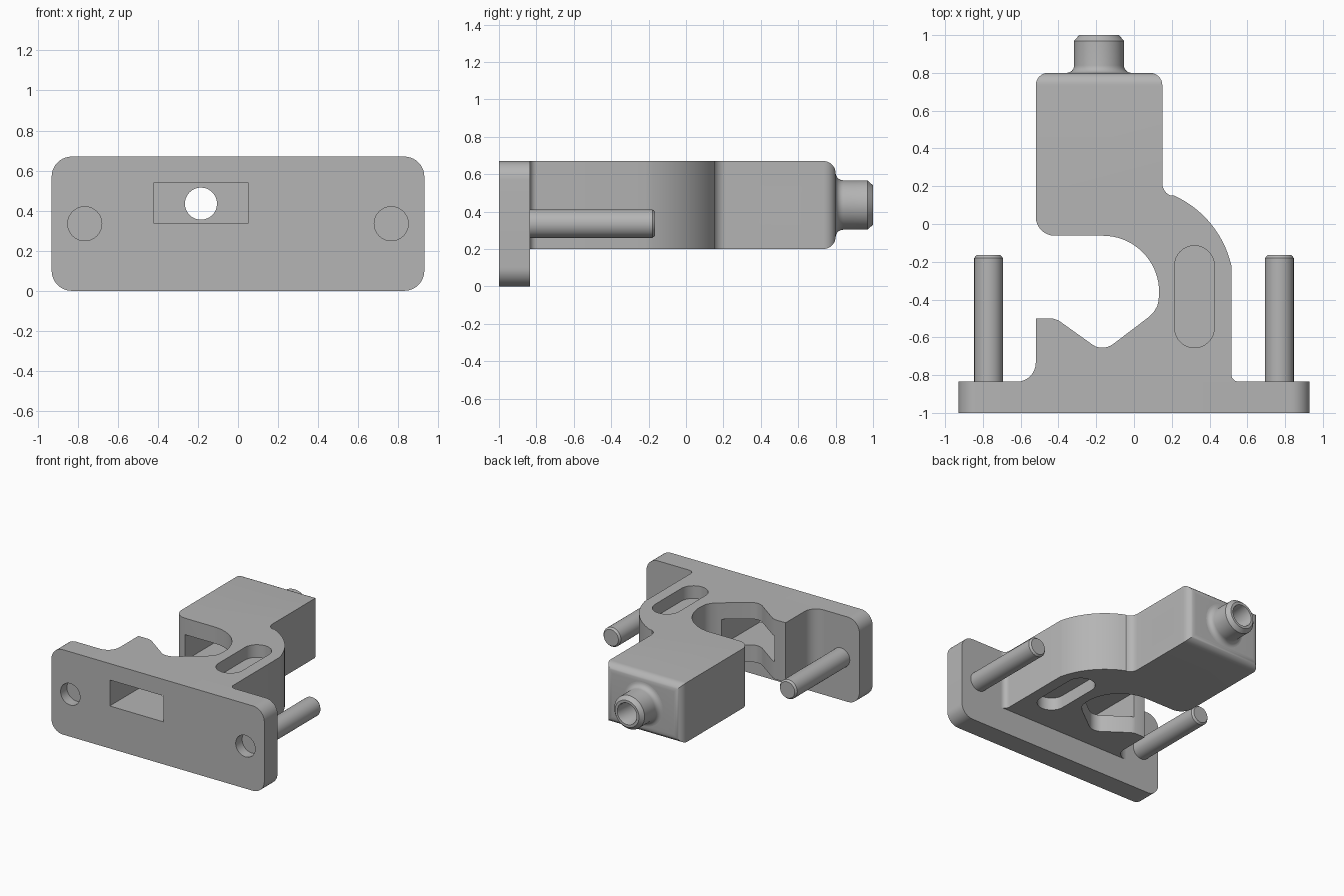
import bpy, bmesh, math
from mathutils import Vector

cube = bpy.data.objects.get("Cube")
if cube:
    bpy.data.objects.remove(cube, do_unlink=True)

grey = bpy.data.materials.new("machined grey")
grey.use_nodes = True
colour = (0.46, 0.46, 0.46, 1)
grey.diffuse_color = colour
grey.node_tree.nodes["Principled BSDF"].inputs["Base Color"].default_value = colour

BORE_X, BORE_Z = -0.185, 0.435


def finish(name, bm):
    bmesh.ops.recalc_face_normals(bm, faces=bm.faces[:])
    mesh = bpy.data.meshes.new(name)
    bm.to_mesh(mesh)
    bm.free()
    mesh.materials.append(grey)
    obj = bpy.data.objects.new(name, mesh)
    bpy.context.collection.objects.link(obj)
    return obj


def activate(obj):
    bpy.ops.object.select_all(action='DESELECT')
    obj.select_set(True)
    bpy.context.view_layer.objects.active = obj


def smooth(obj):
    activate(obj)
    bpy.ops.object.shade_smooth_by_angle(angle=math.radians(30))


def arc(cx, cy, r, start, end, n=8):
    angles = [math.radians(start + (end - start) * i / n) for i in range(n + 1)]
    return [(cx + r * math.cos(a), cy + r * math.sin(a)) for a in angles]


def prism(points, z0, z1):
    bm = bmesh.new()
    face = bm.faces.new([bm.verts.new((x, y, z0)) for x, y in points])
    ext = bmesh.ops.extrude_face_region(bm, geom=[face])
    top = [v for v in ext["geom"] if isinstance(v, bmesh.types.BMVert)]
    bmesh.ops.translate(bm, verts=top, vec=(0, 0, z1 - z0))
    return bm


def box(x0, x1, y0, y1, z0, z1):
    return prism([(x0, y0), (x1, y0), (x1, y1), (x0, y1)], z0, z1)


def lathe(name, profile, x, z, closed=False):
    # turn (radius, y) points about an axis along y
    bm = bmesh.new()
    verts = [bm.verts.new((x + r, y, z)) for r, y in profile]
    pairs = list(zip(verts, verts[1:])) + ([(verts[-1], verts[0])] if closed else [])
    edges = [bm.edges.new(p) for p in pairs]
    bmesh.ops.spin(bm, geom=verts + edges, cent=(x, 0, z), axis=(0, 1, 0),
                   angle=math.tau, steps=48)
    bmesh.ops.remove_doubles(bm, verts=bm.verts[:], dist=0.0001)
    return finish(name, bm)


def rod(name, r, y0, y1, x, z):
    return lathe(name, [(0, y0), (r, y0), (r, y1), (0, y1)], x, z)


def cut(obj, cutters):
    activate(obj)
    for cutter in cutters:
        mod = obj.modifiers.new("cut", 'BOOLEAN')
        mod.operation, mod.solver, mod.object = 'DIFFERENCE', 'EXACT', cutter
        bpy.ops.object.modifier_apply(modifier=mod.name)


# Mounting plate with rounded corners
bm = box(-0.93, 0.93, -1, -0.835, 0, 0.67)
corners = [e for e in bm.edges
           if abs((e.verts[0].co - e.verts[1].co).normalized().y) > 0.9]
bmesh.ops.bevel(bm, geom=corners, offset=0.1, segments=10, profile=0.5, affect='EDGES')
plate = finish("mounting_plate", bm)

# Hooked body with a V seat, a curved arm and a square head
outline = (arc(-0.62, -0.735, 0.1, -90, 0)
           + [(-0.52, -0.5), (-0.43, -0.5), (-0.4, -0.51), (-0.225, -0.635)]
           + arc(-0.168, -0.56, 0.095, -125, -52, 6)
           + [(0.075, -0.495), (0.105, -0.465), (0.123, -0.435)]
           + arc(-0.165, -0.36, 0.298, -10, 90, 20)
           + arc(-0.42, 0.038, 0.1, -90, -180)
           + [(-0.52, 0.8), (0.15, 0.8)]
           + arc(0.22, 0.215, 0.07, 180, 248, 6)
           + arc(-0.009, -0.34, 0.538, 66, 13, 14)
           + arc(0.555, -0.795, 0.04, 180, 270, 6))
bm = prism(outline, 0.2, 0.67)
back = [e for e in bm.edges if all(v.co.y > 0.79 for v in e.verts)]
bmesh.ops.bevel(bm, geom=back, offset=0.065, segments=8, profile=0.5, affect='EDGES')
body = finish("clamp_body", bm)

# Guide slot, cross pin hole and screw bore
slot = finish("slot_cutter", box(-0.42, 0.05, -1.1, 0.65, 0.335, 0.54))
bore = rod("bore_cutter", 0.08, 0.5, 1.1, BORE_X, BORE_Z)
bm = bmesh.new()
bmesh.ops.create_cone(bm, cap_ends=True, segments=32, radius1=0.035, radius2=0.035, depth=2)
for v in bm.verts:
    v.co = Vector((v.co.z, v.co.x + 0.52, v.co.y + 0.435))
pin_hole = finish("pin_hole_cutter", bm)

# Long pockets above and below the arm
pocket = arc(0.32, -0.22, 0.105, 0, 180, 16) + arc(0.32, -0.55, 0.105, 180, 360, 16)
pockets = [finish("pocket_cutter", prism(pocket, z0, z1))
           for z0, z1 in ((0.57, 0.8), (0.1, 0.3))]

# Round recesses in the front of the plate
recesses = [rod("recess_cutter", 0.085, -1.1, -0.92, x, 0.335) for x in (-0.765, 0.765)]

cut(body, [slot, bore, pin_hole] + pockets)
cut(plate, [slot] + recesses)
for helper in [slot, bore, pin_hole] + pockets + recesses:
    bpy.data.objects.remove(helper, do_unlink=True)

# Screw collar with a fillet at its root and a chamfered rim
flare = [(r, y) for y, r in arc(0.84, 0.172, 0.04, 180, 270, 6)]
collar = lathe("screw_collar", [(0.08, 0.79), (0.172, 0.79)] + flare
               + [(0.132, 0.97), (0.105, 1), (0.085, 1), (0.08, 0.99)],
               BORE_X, BORE_Z, closed=True)

# Guide pins
pins = [lathe(side + "_guide_pin", [(0, -0.85), (0.076, -0.85), (0.076, -0.18),
                                    (0.064, -0.165), (0, -0.165)], x, 0.335)
        for side, x in (("right", -0.77), ("left", 0.77))]

for part in [plate, body, collar] + pins:
    smooth(part)
